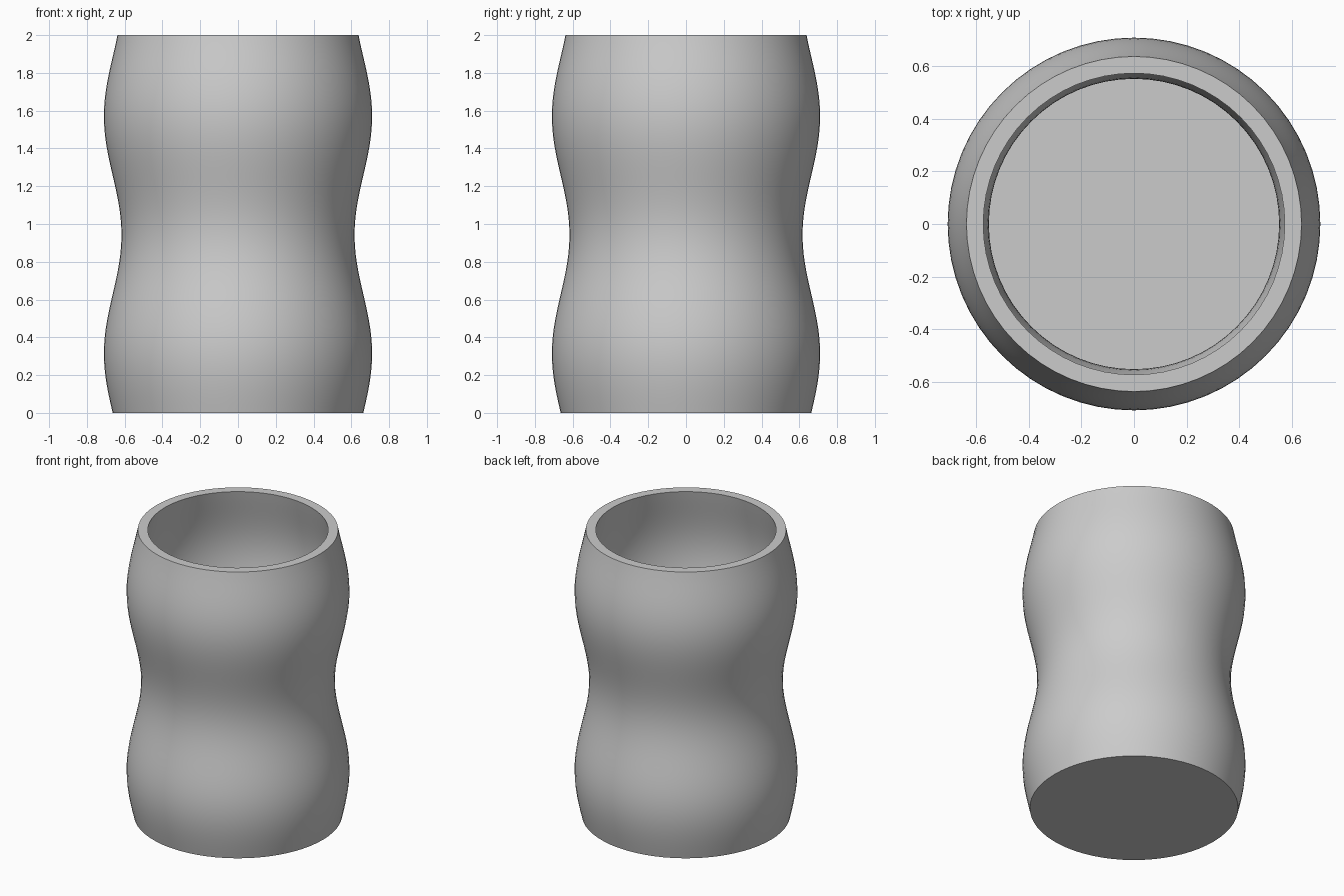
import bpy, bmesh, math

cube = bpy.data.objects.get("Cube")
if cube:
    bpy.data.objects.remove(cube, do_unlink=True)

SEGMENTS, ROWS = 64, 48
HEIGHT, WALL = 2.0, 0.064


def outer_radius(z):
    return 0.6635 + 0.0465 * math.sin(5 * z)


def heights(start):
    return [start + (HEIGHT - start) * i / ROWS for i in range(ROWS + 1)]


# Clay material
clay = bpy.data.materials.new("light grey")
clay.use_nodes = True
grey = (0.6, 0.6, 0.6, 1.0)
clay.diffuse_color = grey
clay.node_tree.nodes["Principled BSDF"].inputs["Base Color"].default_value = grey

# Profile: up the wavy outside, over the flat rim, down the inside to the floor
profile = [(outer_radius(z), z) for z in heights(0)]
profile += [(outer_radius(z) - WALL, z) for z in reversed(heights(WALL))]

# Turn the profile into rings and bridge them
bm = bmesh.new()
rings = []
for r, z in profile:
    angles = [2 * math.pi * i / SEGMENTS for i in range(SEGMENTS)]
    rings.append([bm.verts.new((r * math.cos(a), r * math.sin(a), z)) for a in angles])
for low, high in zip(rings, rings[1:]):
    for i in range(SEGMENTS):
        j = (i + 1) % SEGMENTS
        bm.faces.new((low[i], low[j], high[j], high[i]))

# Underside and inner floor
bm.faces.new(list(reversed(rings[0])))
bm.faces.new(rings[-1])

mesh = bpy.data.meshes.new("wavy_vase")
bm.to_mesh(mesh)
bm.free()
mesh.materials.append(clay)
vase = bpy.data.objects.new("wavy_vase", mesh)
bpy.context.collection.objects.link(vase)

# Smooth walls with crisp rim and base edges
bpy.ops.object.select_all(action="DESELECT")
vase.select_set(True)
bpy.context.view_layer.objects.active = vase
bpy.ops.object.shade_smooth_by_angle(angle=math.radians(30))
